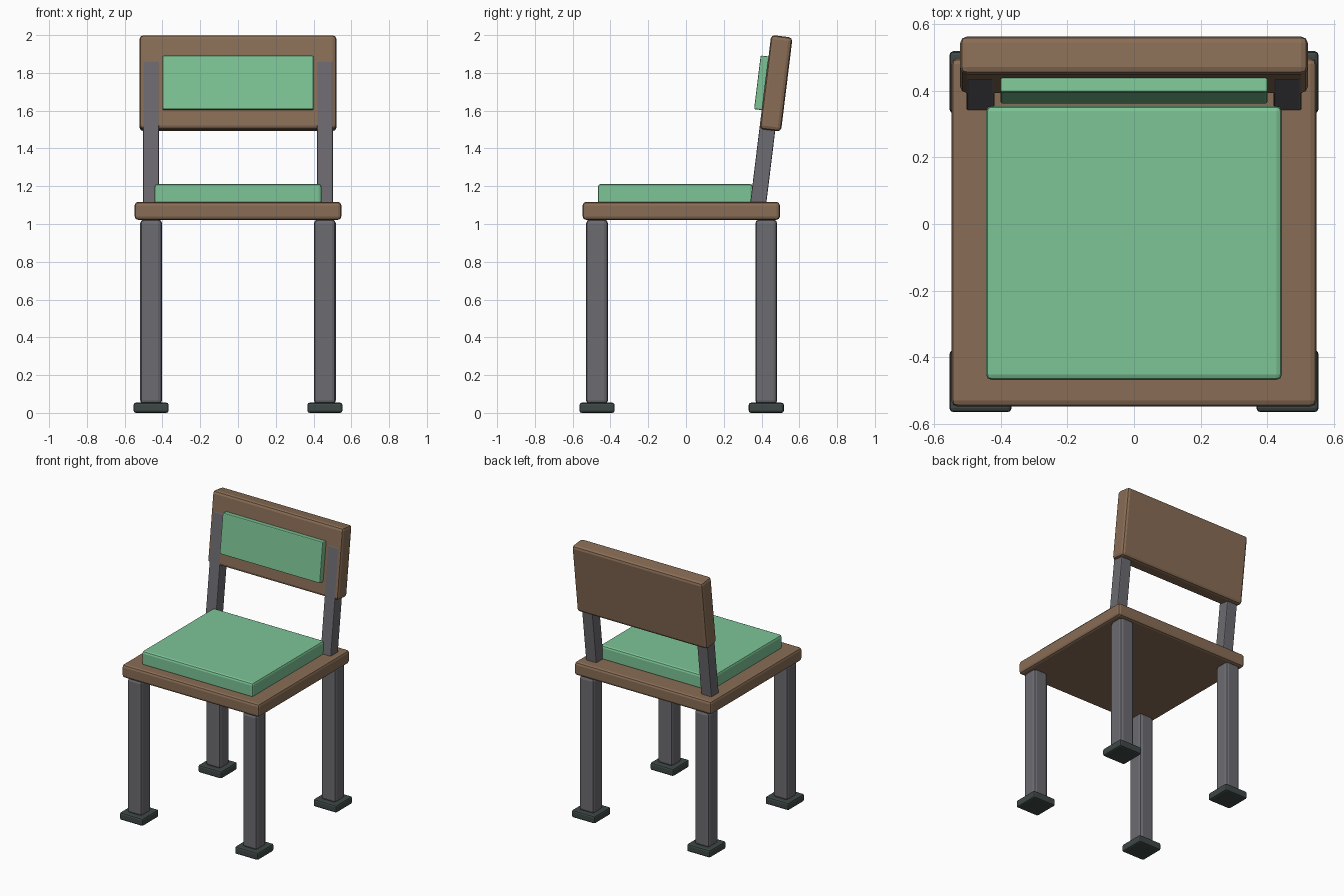
import bpy, math
from mathutils import Matrix

if "Cube" in bpy.data.objects:
    bpy.data.objects.remove(bpy.data.objects["Cube"])


def material(name, rgb):
    m = bpy.data.materials.new(name)
    m.diffuse_color = (*rgb, 1)
    m.use_nodes = True
    m.node_tree.nodes["Principled BSDF"].inputs["Base Color"].default_value = m.diffuse_color
    return m


WOOD = material("brown wood", (0.25, 0.153, 0.092))
GREEN = material("green fabric", (0.205, 0.555, 0.305))
METAL = material("grey metal", (0.15, 0.145, 0.162))
RUBBER = material("dark rubber", (0.048, 0.065, 0.061))

# Frame of the reclined back
TILT = Matrix.Translation((0, 0.477, 1.745)) @ Matrix.Rotation(math.radians(-7), 4, 'X')


def box(name, lo, hi, mat, bevel, frame=None):
    """Bevelled box between two corners, optionally inside a tilted frame."""
    bpy.ops.mesh.primitive_cube_add(size=1)
    ob = bpy.context.object
    ob.name = name
    size = [b - a for a, b in zip(lo, hi)]
    mid = [(a + b) / 2 for a, b in zip(lo, hi)]
    ob.data.transform(Matrix.Translation(mid) @ Matrix.Diagonal((*size, 1)))
    if frame:
        ob.matrix_world = frame
    ob.data.materials.append(mat)
    mod = ob.modifiers.new("bevel", 'BEVEL')
    mod.width = bevel
    mod.segments = 2
    return ob


# Seat board and cushion
box("seat", (-0.547, -0.547, 1.022), (0.547, 0.497, 1.117), WOOD, 0.018)
box("seat_cushion", (-0.443, -0.467, 1.105), (0.443, 0.354, 1.212), GREEN, 0.016)

# Legs and feet
for side, x in (("left", -0.46), ("right", 0.46)):
    for end, y in (("front", -0.471), ("back", 0.425)):
        box(f"{end}_{side}_leg", (x - 0.058, y - 0.058, 0.045),
            (x + 0.058, y + 0.058, 1.024), METAL, 0.021)
        box(f"{end}_{side}_foot", (x - 0.093, y - 0.093, 0),
            (x + 0.093, y + 0.093, 0.054), RUBBER, 0.012)
    # Back posts, just proud of the backrest board
    box(f"{side}_post", (x - 0.042, -0.0585, -0.67),
        (x + 0.042, 0.026, 0.113), METAL, 0.006, TILT)

# Backrest board and pad
box("backrest", (-0.521, -0.057, -0.251), (0.521, 0.057, 0.251), WOOD, 0.02, TILT)
box("back_pad", (-0.4, -0.099, -0.15), (0.4, -0.055, 0.136), GREEN, 0.006, TILT)
